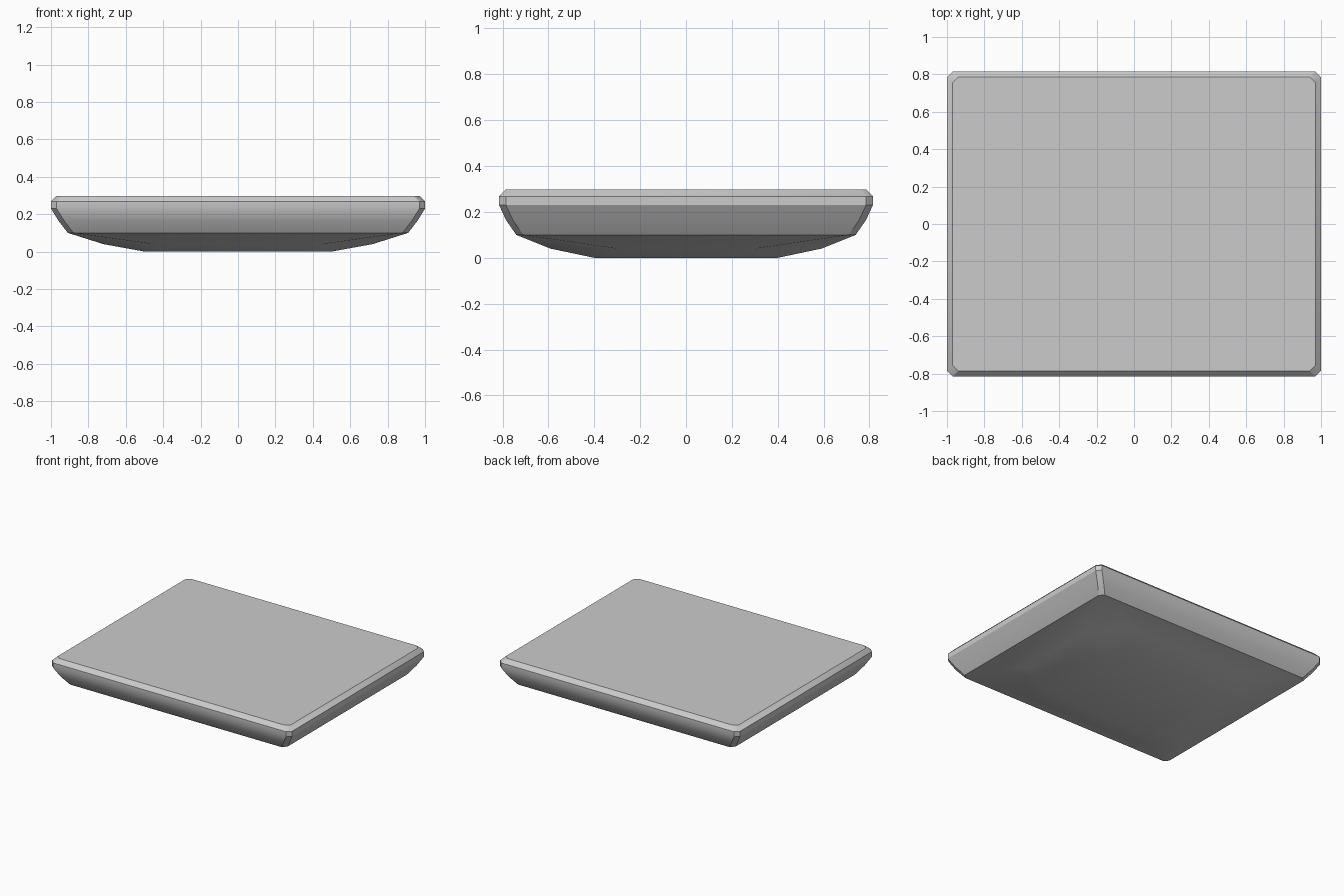
import bpy, bmesh, math

if "Cube" in bpy.data.objects:
    bpy.data.objects.remove(bpy.data.objects["Cube"])

# Stacked outlines: height, half width, half depth, corner cut in x, corner cut in y
levels = [
    (0.000, 0.50, 0.40, 0.03, 0.03),
    (0.040, 0.72, 0.59, 0.27, 0.29),
    (0.100, 0.91, 0.74, 0.03, 0.03),
    (0.165, 0.96, 0.785, 0.03, 0.03),
    (0.230, 1.00, 0.815, 0.03, 0.03),
    (0.268, 1.00, 0.815, 0.03, 0.03),
    (0.298, 0.97, 0.785, 0.03, 0.03),
]


def outline(bm, z, hx, hy, cx, cy):
    """Rectangle with cut corners, counter-clockwise."""
    pts = [(hx, -hy + cy), (hx, hy - cy), (hx - cx, hy), (-hx + cx, hy),
           (-hx, hy - cy), (-hx, -hy + cy), (-hx + cx, -hy), (hx - cx, -hy)]
    return [bm.verts.new((x, y, z)) for x, y in pts]


# Shallow rounded slab
bm = bmesh.new()
rings = [outline(bm, *lv) for lv in levels]
for low, high in zip(rings, rings[1:]):
    for i in range(8):
        j = (i + 1) % 8
        bm.faces.new((low[i], low[j], high[j], high[i]))
bm.faces.new(list(reversed(rings[0])))
bm.faces.new(rings[-1])
bmesh.ops.recalc_face_normals(bm, faces=bm.faces[:])
mesh = bpy.data.meshes.new("cushion_slab")
bm.to_mesh(mesh)
bm.free()

slab = bpy.data.objects.new("cushion_slab", mesh)
bpy.context.collection.objects.link(slab)
bpy.context.view_layer.objects.active = slab
slab.select_set(True)
bpy.ops.object.shade_smooth_by_angle(angle=math.radians(30))
